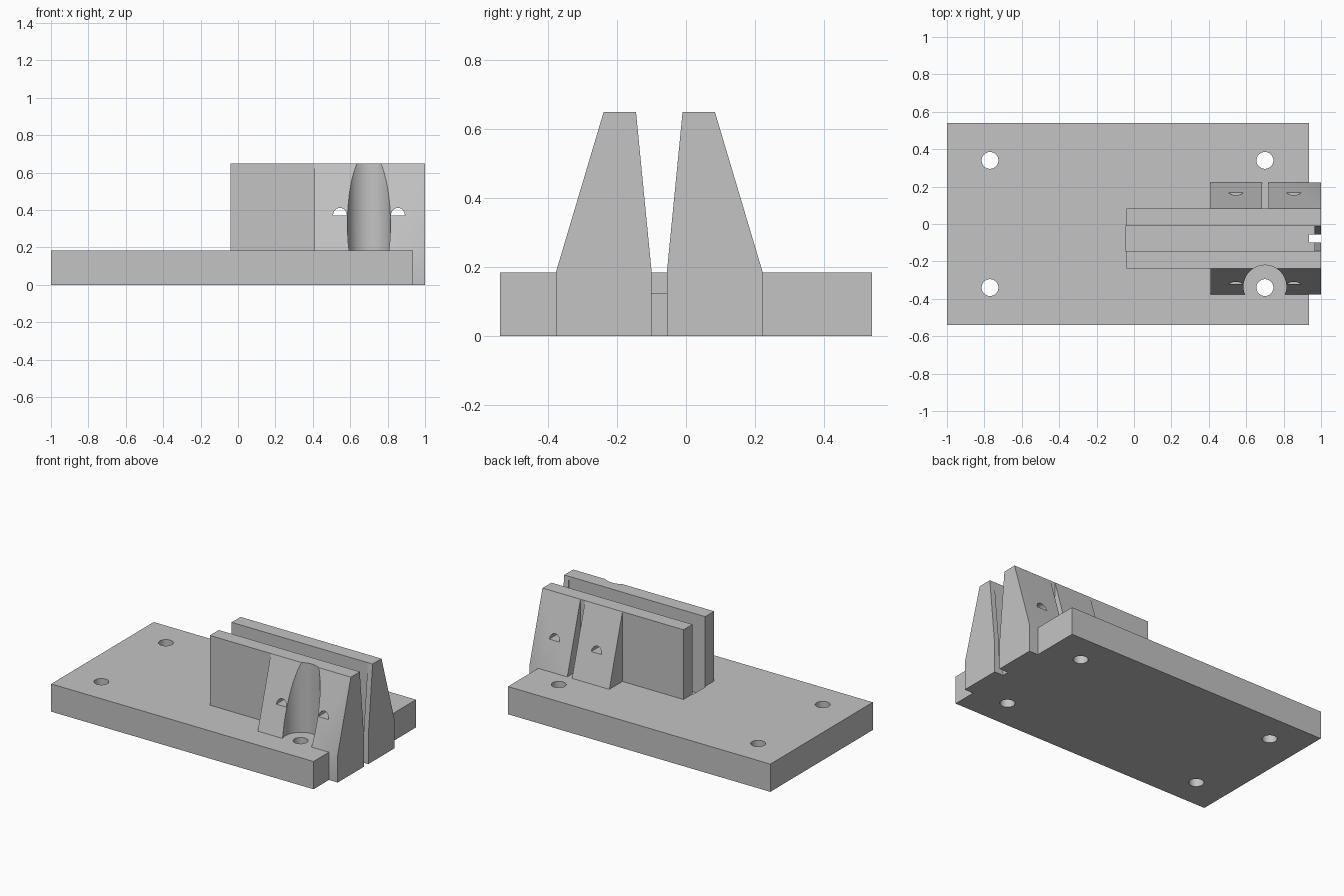
import bpy
import bmesh
import math
from mathutils import Matrix

if "Cube" in bpy.data.objects:
    bpy.data.objects.remove(bpy.data.objects["Cube"], do_unlink=True)

GREY = (0.55, 0.55, 0.55, 1)
MID_Y = -0.0775      # centre plane between the jaws
TOP = 0.65           # jaw height
DECK = 0.185         # base plate thickness

mat = bpy.data.materials.new("plain grey")
mat.use_nodes = True
mat.diffuse_color = GREY
mat.node_tree.nodes["Principled BSDF"].inputs["Base Color"].default_value = GREY


def to_object(name, bm):
    bmesh.ops.recalc_face_normals(bm, faces=bm.faces)
    mesh = bpy.data.meshes.new(name)
    bm.to_mesh(mesh)
    bm.free()
    mesh.materials.append(mat)
    obj = bpy.data.objects.new(name, mesh)
    bpy.context.collection.objects.link(obj)
    return obj


def prism(name, outline, start, end, axis="x"):
    """Extrude a (y, z) outline along x, or an (x, z) outline along y."""
    bm = bmesh.new()
    place = (lambda a, b: (start, a, b)) if axis == "x" else (lambda a, b: (a, start, b))
    face = bm.faces.new([bm.verts.new(place(a, b)) for a, b in outline])
    new = bmesh.ops.extrude_face_region(bm, geom=[face])["geom"]
    step = (end - start, 0, 0) if axis == "x" else (0, end - start, 0)
    bmesh.ops.translate(bm, vec=step, verts=[v for v in new if isinstance(v, bmesh.types.BMVert)])
    return to_object(name, bm)


def box(name, x0, x1, y0, y1, z0, z1):
    return prism(name, [(y0, z0), (y1, z0), (y1, z1), (y0, z1)], x0, x1)


def cylinder(name, x, y, radius, z0, z1):
    bm = bmesh.new()
    bmesh.ops.create_cone(bm, cap_ends=True, segments=48, radius1=radius, radius2=radius,
                          depth=z1 - z0, matrix=Matrix.Translation((x, y, (z0 + z1) / 2)))
    return to_object(name, bm)


def combine(obj, tool, operation="DIFFERENCE"):
    """Apply a boolean and remove the tool object."""
    mod = obj.modifiers.new("combine", "BOOLEAN")
    mod.operation = operation
    mod.solver = "EXACT"
    mod.object = tool
    bpy.context.view_layer.objects.active = obj
    bpy.ops.object.modifier_apply(modifier=mod.name)
    bpy.data.objects.remove(tool, do_unlink=True)


# Base plate with four bolt holes and the groove between the jaws
base = box("base_plate", -1, 0.935, -0.54, 0.54, 0, DECK)
for x in (-0.77, 0.7):
    for y in (-0.34, 0.34):
        combine(base, cylinder("bolt_hole", x, y, 0.045, -0.1, 0.3))
combine(base, box("groove", -0.045, 1.1, MID_Y - 0.0675, MID_Y + 0.0675, 0.125, 0.3))


def make_jaw(name, side):
    def y(d):
        return MID_Y + side * d

    # Buttressed half with an inward tapering end lip
    outline = [(0.3, 0), (0.3, DECK), (0.1615, TOP), (0.0675, TOP), (0.0225, 0.19), (0.0225, 0)]
    jaw = prism(name, [(y(d), z) for d, z in outline], 0.41, 1)
    combine(jaw, box("inner_pocket", 0.3, 0.965, y(-0.1), y(0.0675), 0.125, 0.8))
    combine(jaw, box("base_clearance", 0.3, 0.935, y(-0.1), y(0.5), -0.1, DECK))
    # Plain upright plate
    combine(jaw, box("plate", -0.04, 0.5, y(0.0675), y(0.1615), DECK, TOP), "UNION")
    # Narrow slot splitting the buttress
    combine(jaw, box("slot", 0.685, 0.72, y(0.1615), y(0.5), DECK - 0.01, 0.8))
    # Half-round cross holes
    for x in (0.545, 0.855):
        arc = [(x + 0.037 * math.cos(math.pi * i / 16), 0.37 + 0.042 * math.sin(math.pi * i / 16))
               for i in range(17)]
        combine(jaw, prism("cross_hole", arc, y(-0.05), y(0.5), "y"))
    return jaw


front_jaw = make_jaw("front_jaw", -1)
rear_jaw = make_jaw("rear_jaw", 1)
# Tool clearance above the front bolt hole
combine(front_jaw, cylinder("bolt_clearance", 0.7, -0.335, 0.115, DECK - 0.01, 0.8))

# Smooth the round walls, keep edges sharp
bpy.ops.object.select_all(action="DESELECT")
for obj in (base, front_jaw, rear_jaw):
    obj.select_set(True)
bpy.context.view_layer.objects.active = base
bpy.ops.object.shade_smooth_by_angle(angle=math.radians(30))
